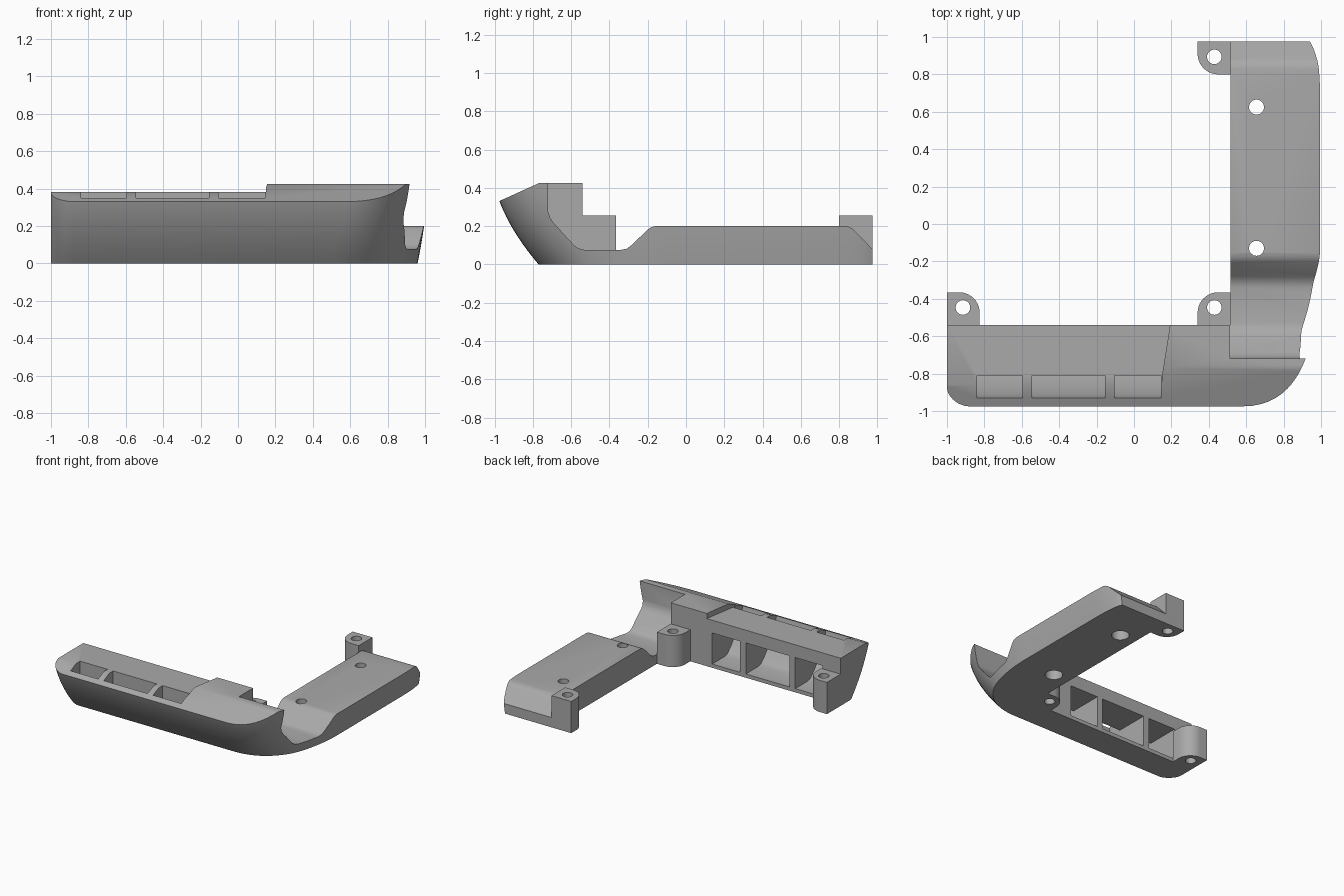
import bpy, bmesh, math
from mathutils import Vector
from mathutils.geometry import interpolate_bezier

old = bpy.data.objects.get("Cube")
if old:
    bpy.data.objects.remove(old, do_unlink=True)

grey = bpy.data.materials.new("matte_grey")
grey.use_nodes = True
colour = (0.4, 0.4, 0.4, 1)
grey.diffuse_color = colour
grey.node_tree.nodes["Principled BSDF"].inputs["Base Color"].default_value = colour


def loft(name, rings):
    """Closed solid through a list of matching rings."""
    bm = bmesh.new()
    loops = [[bm.verts.new(p) for p in ring] for ring in rings]
    n = len(loops[0])
    for a, b in zip(loops, loops[1:]):
        for i in range(n):
            j = (i + 1) % n
            bm.faces.new((a[i], a[j], b[j], b[i]))
    bm.faces.new(loops[0][::-1])
    bm.faces.new(loops[-1])
    bmesh.ops.recalc_face_normals(bm, faces=bm.faces)
    mesh = bpy.data.meshes.new(name)
    bm.to_mesh(mesh)
    bm.free()
    mesh.materials.append(grey)
    ob = bpy.data.objects.new(name, mesh)
    bpy.context.collection.objects.link(ob)
    return ob


def prism_x(name, yz, lo, hi):
    return loft(name, [[(x, y, z) for y, z in yz] for x in (lo, hi)])


def prism_z(name, xy, lo, hi):
    return loft(name, [[(x, y, z) for x, y in xy] for z in (lo, hi)])


def disc(x, y, r, n=32):
    return [(x + r * math.cos(math.tau * i / n), y + r * math.sin(math.tau * i / n))
            for i in range(n)]


def cut(target, cutter):
    mod = target.modifiers.new("cut", 'BOOLEAN')
    mod.operation, mod.solver, mod.object = 'DIFFERENCE', 'EXACT', cutter
    bpy.context.view_layer.objects.active = target
    bpy.ops.object.modifier_apply(modifier=mod.name)
    bpy.data.objects.remove(cutter, do_unlink=True)


def smooth(ob):
    bpy.ops.object.select_all(action='DESELECT')
    ob.select_set(True)
    bpy.context.view_layer.objects.active = ob
    bpy.ops.object.shade_smooth_by_angle(angle=math.radians(28))


def bezier(a, b, c, d, n=12):
    pts = [Vector((*p, 0)) for p in (a, b, c, d)]
    return [(p.x, p.y) for p in interpolate_bezier(*pts, n)]


def outline(front, corner, flank, side, tail):
    """Plan of the L shape: left corner, front, right corner, flank, back end."""
    r = 0.12
    left = bezier((-1, front + r), (-1, front + r * .45), (-1 + r * .55, front),
                  (-1 + r, front), 10)
    return (left + bezier(*corner) + bezier(corner[3], *flank, (side, -0.1))[1:]
            + bezier((side, .68), (side, .82), (tail + .025, .93), (tail, .975), 8)
            + [(.515, .975), (.515, -.54), (-1, -.54)])


# Body: plan swells from the narrow base up to the wide rim
base = outline(-.77, [(.5, -.77), (.68, -.77), (.79, -.68), (.86, -.57)],
               [(.91, -.49), (.96, -.3)], .96, .93)
rim = outline(-.975, [(.58, -.975), (.78, -.975), (.86, -.82), (.91, -.70)],
              [(.95, -.58), (1.01, -.35)], 1.01, .965)
rings = []
for k in range(13):
    z = .425 * k / 12
    u = z / .33
    t = 1.38 * u - .38 * u * u
    rings.append([(a[0] + (b[0] - a[0]) * t, a[1] + (b[1] - a[1]) * t, z)
                  for a, b in zip(base, rim)])
body = loft("corner_bracket_body", rings)

# Sloped front edge of the top
cut(body, prism_x("slope_cutter", [(-1.2, .229), (-.767, .425), (-.7, .455), (-.7, .7),
                                   (-1.2, .7)], -1.3, 1.3))

# Lower deck on the left
cut(body, prism_z("deck_cutter", [(-1.2, -1.2), (.15, -1.2), (.15, -.81), (.19, -.56),
                                  (.2, -.45), (-1.2, -.45)], .383, .7))

# Right arm: scoop, flat top and sloped back end
scoop = [(-.72, .7), (-.72, .275), (-.708, .24), (-.69, .215), (-.585, .1), (-.56, .083),
         (-.53, .076), (-.34, .076), (-.31, .082), (-.285, .1), (-.2, .182), (-.18, .195),
         (-.155, .201), (.83, .201), (.855, .195), (.875, .182), (1.1, -.05), (1.1, .7)]
cut(body, prism_x("scoop_cutter", scoop, .513, 1.3))

# Three pockets, open at the back and through slots in the deck
pocket = [(-.45, .03), (-.7, .03), (-.735, .04), (-.78, .085), (-.82, .135), (-.858, .19),
          (-.89, .245), (-.913, .295), (-.93, .35), (-.93, .6), (-.81, .6), (-.81, .28),
          (-.45, .28)]
for lo, hi in [(-.84, -.595), (-.545, -.155), (-.105, .145)]:
    cut(body, prism_x("pocket_cutter", pocket, lo, hi))

# Countersunk screw holes in the arm
for y in (-.13, .625):
    cut(body, prism_z("screw_cutter", disc(.655, y, .04), -.1, .5))
    cut(body, prism_z("head_cutter", disc(.655, y, .065), -.1, .08))
smooth(body)

# Mounting lugs, each with one rounded corner and a hole
half, radius = .0875, .11
c = half - radius
corner = [(c + radius * math.cos(math.pi / 2 * i / 10),
           c + radius * math.sin(math.pi / 2 * i / 10)) for i in range(11)]
shape = [(-half, -half), (half, -half)] + corner + [(-half, half)]
for name, x, y, sx, sy in [("left_lug", -.9125, -.4525, 1, 1),
                           ("inner_lug", .4275, -.4525, -1, 1),
                           ("back_lug", .4275, .8875, -1, -1)]:
    lug = prism_z(name, [(x + sx * px, y + sy * py) for px, py in shape], 0, .255)
    cut(lug, prism_z("lug_hole_cutter", disc(x - sx * .002, y + .006, .039), -.1, .5))
    smooth(lug)
